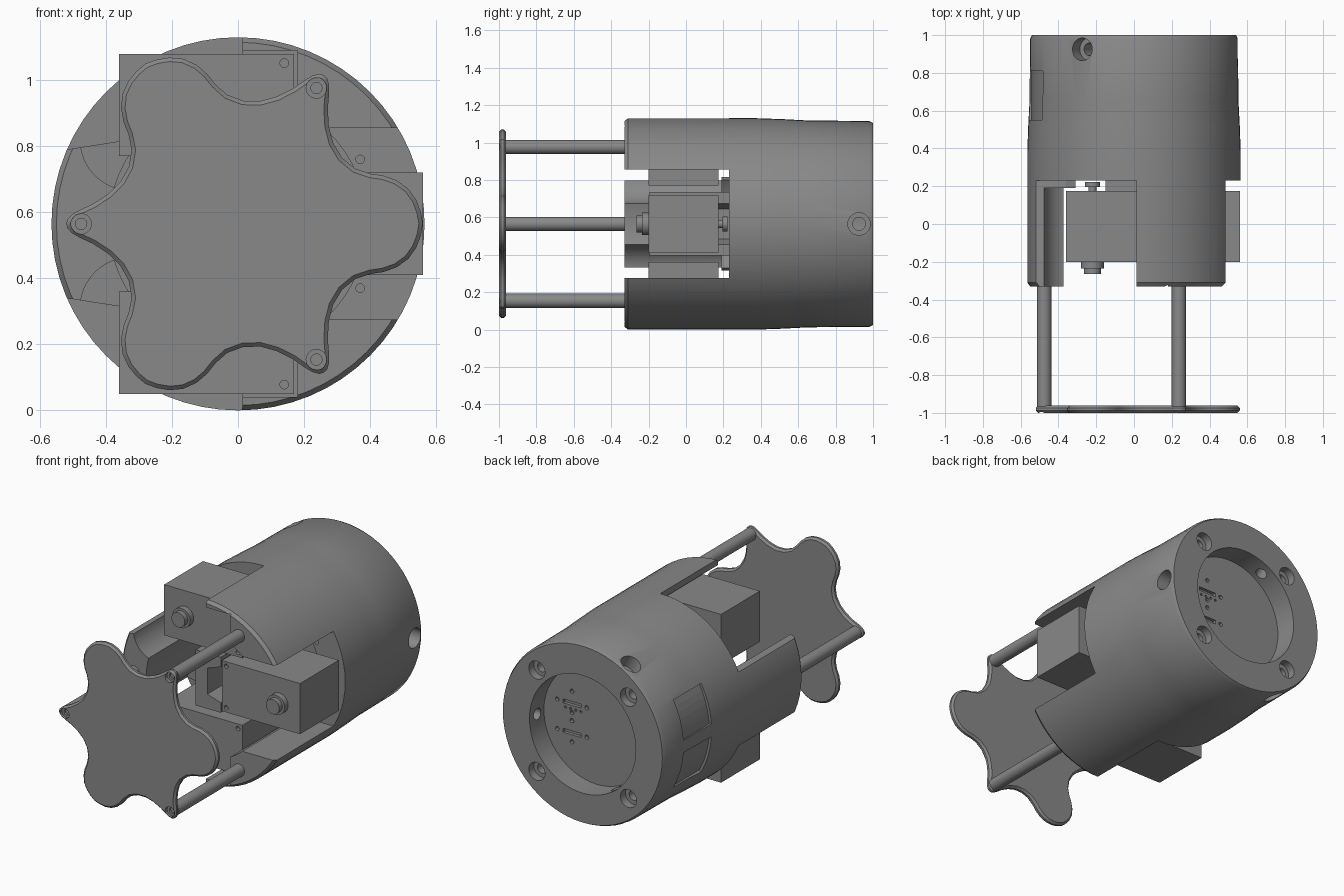
import bpy, bmesh
from math import sin, cos, pi, radians, atan2, hypot
from mathutils import Vector, Matrix

if "Cube" in bpy.data.objects:
    bpy.data.objects.remove(bpy.data.objects["Cube"])

Z = 0.565                      # height of the long axis
grey = bpy.data.materials.new('dark_grey')
grey.diffuse_color = (.25, .25, .25, 1)
grey.use_nodes = True
grey.node_tree.nodes["Principled BSDF"].inputs["Base Color"].default_value = grey.diffuse_color


def add(name, bm, smooth=True):
    bmesh.ops.recalc_face_normals(bm, faces=bm.faces[:])
    me = bpy.data.meshes.new(name)
    bm.to_mesh(me)
    bm.free()
    me.materials.append(grey)
    ob = bpy.data.objects.new(name, me)
    bpy.context.collection.objects.link(ob)
    if smooth:
        shade(ob)
    return ob


def activate(ob):
    bpy.ops.object.select_all(action='DESELECT')
    ob.select_set(True)
    bpy.context.view_layer.objects.active = ob


def shade(ob):
    activate(ob)
    bpy.ops.object.shade_smooth_by_angle(angle=radians(30))


def cyl(name, p0, p1, r, n=32):
    """Cylinder between two points."""
    a, b = Vector(p0), Vector(p1)
    d = b - a
    m = Matrix.Translation((a + b) / 2) @ d.to_track_quat('Z', 'Y').to_matrix().to_4x4()
    bm = bmesh.new()
    bmesh.ops.create_cone(bm, cap_ends=True, segments=n, radius1=r, radius2=r,
                          depth=d.length, matrix=m)
    return add(name, bm)


def prism(name, pts, y0, y1, smooth=False):
    """Extrude an (x, z-from-axis) outline along y."""
    bm = bmesh.new()
    f = bm.faces.new([bm.verts.new((x, y0, z + Z)) for x, z in pts])
    ext = bmesh.ops.extrude_face_region(bm, geom=[f])['geom']
    bmesh.ops.translate(bm, vec=(0, y1 - y0, 0),
                        verts=[v for v in ext if isinstance(v, bmesh.types.BMVert)])
    return add(name, bm, smooth)


def rect(x0, x1, z0, z1):
    return [(x0, z0), (x1, z0), (x1, z1), (x0, z1)]


def lathe(name, prof, n=64):
    """Spin a (y, r) profile round the long axis."""
    bm = bmesh.new()
    vs = [bm.verts.new((r, y, Z)) for y, r in prof]
    edges = [bm.edges.new(p) for p in zip(vs, vs[1:])]
    bmesh.ops.spin(bm, geom=vs + edges, cent=(0, 0, Z), axis=(0, 1, 0),
                   angle=2 * pi, steps=n)
    bmesh.ops.remove_doubles(bm, verts=bm.verts[:], dist=1e-4)
    return add(name, bm)


def cut(ob, *cutters):
    for c in cutters:
        m = ob.modifiers.new('cut', 'BOOLEAN')
        m.operation, m.solver, m.object = 'DIFFERENCE', 'EXACT', c
        activate(ob)
        bpy.ops.object.modifier_apply(modifier=m.name)
        bpy.data.objects.remove(c)


def hole(ob, x, z, y0, y1, r, n=24):
    cut(ob, cyl('cutter', (x, y0, Z + z), (x, y1, Z + z), r, n))


# main housing: hollow front, tapered rear with a round recess
body = lathe('housing', [(.24, 0), (.24, .39), (-.33, .39), (-.33, .55), (-.31, .565),
                         (.38, .565), (.52, .56), (.65, .553), (.98, .55), (1, .54),
                         (1, .36), (.86, .36), (.86, 0)])

# motor slots that leave three arms, plus pockets for the motor corners
cut(body, prism('cutter', rect(.2, .8, -.29, .29), -.5, .23))
for s in (1, -1):
    slot = [(.01, .7), (.02, .2), (-.2, .2), (-.36, .25), (-.52, .225), (-.75, .18), (-.75, .7)]
    cut(body, prism('cutter', [(x, s * z) for x, z in slot], -.5, .231))
    cut(body, prism('cutter', rect(-.1, .18, s * .2, s * .525), -.5, .2))
    hole(body, -.325, s * .255, -.5, .19, .153, 48)   # scalloped side of the left arm
    hole(body, .37, s * .195, .15, .3, .013, 16)

# radial fixing holes near the rear
for k in range(3):
    a = k * 2 * pi / 3
    for r0, r1, rad in ((.47, .7, .06), (.3, .7, .034)):
        cut(body, cyl('cutter', (r0 * cos(a), .925, Z + r0 * sin(a)),
                      (r1 * cos(a), .925, Z + r1 * sin(a)), rad))

# counterbored holes in the rear face
for sx in (1, -1):
    for sz in (1, -1):
        hole(body, sx * .31, sz * .31, .95, 1.1, .055)
        hole(body, sx * .31, sz * .31, .88, 1.1, .03)

# sunken side panels
for s in (1, -1):
    angs = [radians(180 - s * (4 + 25 * i / 6)) for i in range(7)]
    pts = [(.543 * cos(a), .543 * sin(a)) for a in angs]
    pts += [(.62 * cos(a), .62 * sin(a)) for a in reversed(angs)]
    cut(body, prism('cutter', pts, .55, .81))

# port openings in the recess floor
for s in (1, -1):
    cx, cz = .17, s * .09
    cut(body, prism('cutter', rect(cx - .06, cx + .06, cz - .012, cz + .012), .84, .9))
    for dx, dz in ((.1, 0), (-.1, 0), (0, .075), (0, -.055)):
        hole(body, cx + dx, cz + dz, .84, .9, .013, 12)
for i in range(4):
    hole(body, .11 + .035 * i, .055, .84, .9, .008, 8)
shade(body)

# central C-shaped bracket
prism('centre_bracket', [(-.15, -.17), (.02, -.17), (.02, -.11), (-.07, -.08), (-.07, .08),
                         (.02, .11), (.02, .17), (-.15, .17)], -.195, .25)


# motors: block, stepped front shaft, rear pivot
def motor(name, x_in, x_out, cz):
    d = 1 if x_out > x_in else -1
    block = prism(name + '_block', rect(x_in, x_out, cz - .155, cz + .155), -.2, .175)
    for s in (1, -1):
        hole(block, x_in + d * .03, cz + s * .127, -.25, -.18, .013, 16)
    x, z = x_out - d * .14, Z + cz
    for part, y0, y1, r in (('collar', -.235, -.195, .06), ('shaft', -.265, -.2, .045),
                            ('pivot', .17, .2, .022), ('pivot_head', .195, .222, .04)):
        cyl(name + '_' + part, (x, y0, z), (x, y1, z), r)


motor('right_motor', .03, .56, 0)
motor('upper_motor', .17, -.36, .36)
motor('lower_motor', .17, -.36, -.36)

# lobed front plate: one sixth of the outline, mirrored and turned three times
half = [(.56, 0), (.554, .035), (.54, .072), (.516, .106), (.48, .132), (.44, .146),
        (.4, .152), (.355, .167), (.315, .2), (.288, .245), (.275, .295), (.272, .35),
        (.276, .395), (.276, .42), (.27, .441), (.256, .4434)]
polar = [(atan2(z, x), hypot(x, z)) for x, z in half]
polar = [p for p in polar if p[0] < pi / 3 - .01] + [(pi / 3, .52)]
sector = polar[:-1] + [(2 * pi / 3 - a, r) for a, r in reversed(polar)][:-1]
outline = [(r * cos(a + k * 2 * pi / 3), r * sin(a + k * 2 * pi / 3))
           for k in range(3) for a, r in sector]
plate = prism('front_plate', outline, -1, -.962)

# chamfer both rims of the plate
bm = bmesh.new()
bm.from_mesh(plate.data)
rims = [e for e in bm.edges if abs(e.verts[0].co.y - e.verts[1].co.y) < 1e-5]
bmesh.ops.bevel(bm, geom=rims, offset=.012, segments=1, affect='EDGES')
bm.to_mesh(plate.data)
bm.free()

# spacer rods and their screw recesses
for i, a in enumerate((pi / 3, pi, 5 * pi / 3)):
    x, z = .475 * cos(a), .475 * sin(a)
    hole(plate, x, z, -1.1, -.98, .031)
    hole(plate, x, z, -1.1, -.967, .017)
    cyl('spacer_rod_%d' % (i + 1), (x, -.965, Z + z), (x, -.2, Z + z), .038)
shade(plate)
